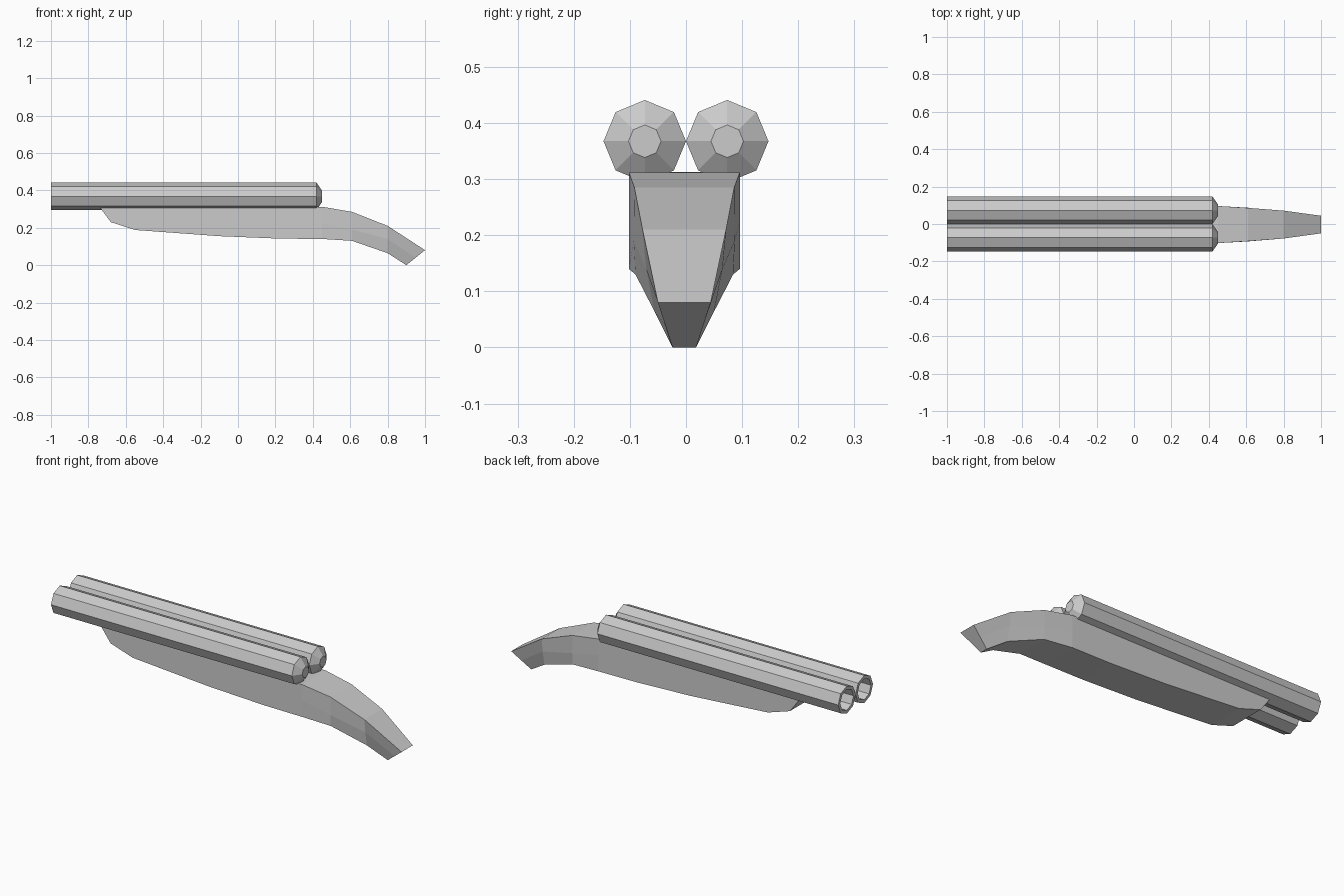
import bpy, bmesh
from math import cos, sin, pi

if "Cube" in bpy.data.objects:
    bpy.data.objects.remove(bpy.data.objects["Cube"])


def skin(name, rings):
    """Join closed rings of equal point count and cap both ends."""
    bm = bmesh.new()
    loops = [[bm.verts.new(p) for p in ring] for ring in rings]
    n = len(loops[0])
    for a, b in zip(loops, loops[1:]):
        for i in range(n):
            j = (i + 1) % n
            bm.faces.new((a[i], a[j], b[j], b[i]))
    bm.faces.new(loops[0])
    bm.faces.new(loops[-1])
    bmesh.ops.recalc_face_normals(bm, faces=bm.faces[:])
    mesh = bpy.data.meshes.new(name)
    bm.to_mesh(mesh)
    bm.free()
    obj = bpy.data.objects.new(name, mesh)
    bpy.context.collection.objects.link(obj)
    return obj


# Twin octagonal barrels: bore floor, bore rim, muzzle, breech, tapered end
R = 0.0735
BARREL = [(-0.70, 0.056), (-1.0, 0.056), (-1.0, R), (0.42, R), (0.45, 0.029)]
for side, label in ((-1, "front"), (1, "back")):
    skin("barrel_" + label, [
        [(x, side * R + r * cos(i * pi / 4), 0.3675 + r * sin(i * pi / 4))
         for i in range(8)] for x, r in BARREL])

# Fore-end and curved grip: each section gives (x, half width, z)
# for the top, middle and bottom of the side
W = 0.099
SECTIONS = [
    ((-0.74, W, 0.311), (-0.71, W, 0.27), (-0.68, W, 0.23)),
    ((-0.55, W, 0.312), (-0.55, W, 0.25), (-0.55, W, 0.188)),
    ((-0.10, W, 0.313), (-0.10, W, 0.234), (-0.10, W, 0.155)),
    ((0.22, W, 0.313), (0.22, W, 0.228), (0.22, W, 0.142)),
    ((0.45, W, 0.312), (0.45, W, 0.226), (0.45, W, 0.140)),
    ((0.61, 0.089, 0.285), (0.61, 0.090, 0.19), (0.61, 0.087, 0.130)),
    ((0.80, 0.0745, 0.21), (0.80, 0.068, 0.14), (0.80, 0.053, 0.064)),
    ((1.0, 0.047, 0.08), (0.95, 0.034, 0.04), (0.90, 0.021, 0.0)),
]
OFF = -0.003
skin("stock", [
    [(x, OFF + w, z) for x, w, z in s] + [(x, OFF - w, z) for x, w, z in reversed(s)]
    for s in SECTIONS])
